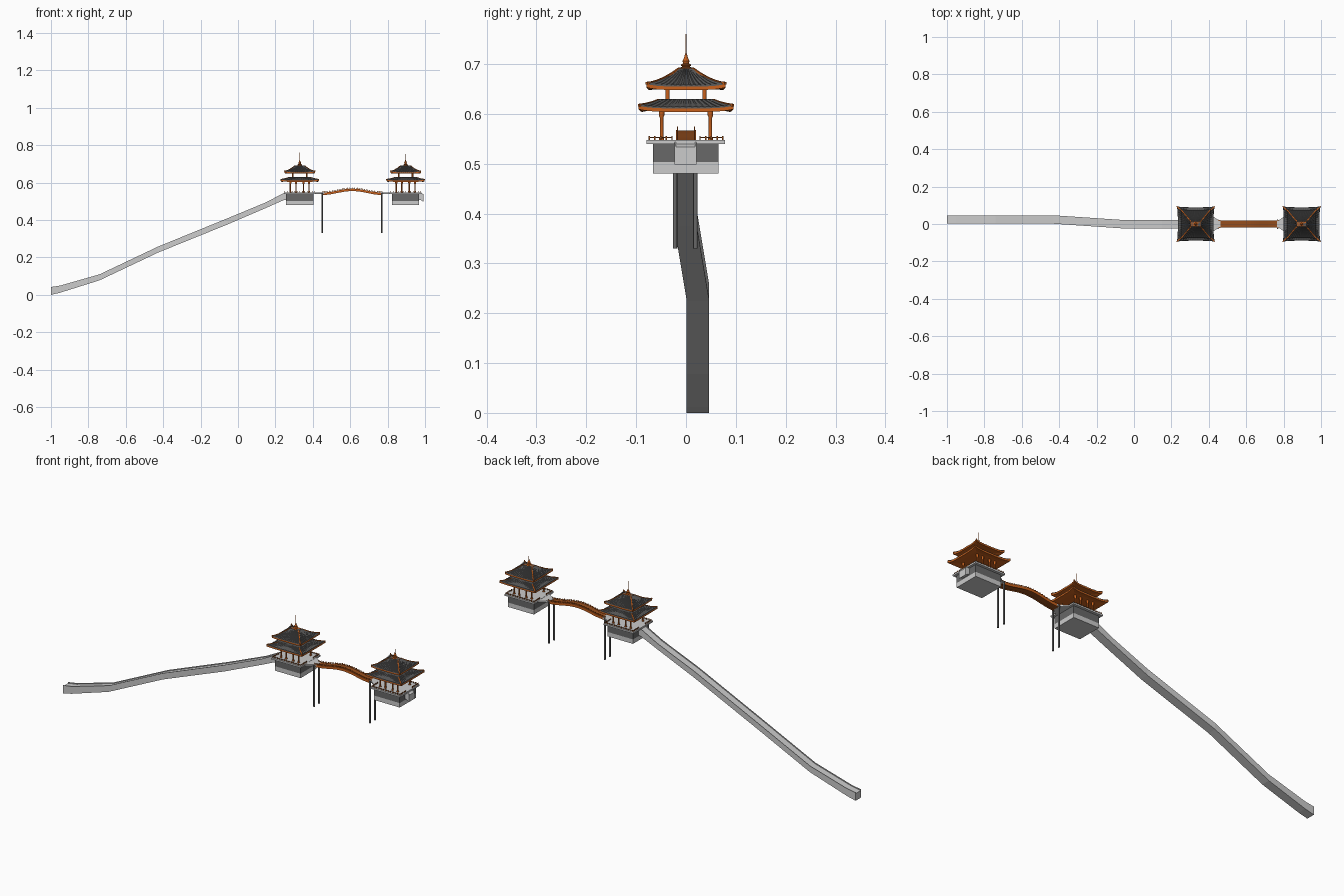
import bpy, bmesh, math
from mathutils import Matrix, Vector

if "Cube" in bpy.data.objects:
    bpy.data.objects.remove(bpy.data.objects["Cube"])


def material(name, color):
    m = bpy.data.materials.new(name)
    m.diffuse_color = (*color, 1)
    m.use_nodes = True
    m.node_tree.nodes["Principled BSDF"].inputs["Base Color"].default_value = m.diffuse_color
    return m


ORANGE = material("orange_wood", (0.58, 0.12, 0.012))
BROWN = material("brown_wood", (0.3, 0.075, 0.012))
TILE = material("dark_tile", (0.09, 0.09, 0.09))
DARK = material("dark_stone", (0.14, 0.14, 0.14))


class Part:
    """Collects simple shapes into one named mesh object."""

    def __init__(self, name, *mats):
        self.name, self.mats, self.bm = name, mats, bmesh.new()

    def box(self, x0, x1, y0, y1, z0, z1):
        c = Vector(((x0 + x1) / 2, (y0 + y1) / 2, (z0 + z1) / 2))
        m = Matrix.Translation(c) @ Matrix.Diagonal((x1 - x0, y1 - y0, z1 - z0, 1))
        bmesh.ops.create_cube(self.bm, size=1, matrix=m)

    def loft(self, rings, mat=lambda i: 0):
        vs = [[self.bm.verts.new(p) for p in r] for r in rings]
        n = len(vs[0])
        for i in range(len(vs) - 1):
            for j in range(n):
                k = (j + 1) % n
                f = self.bm.faces.new((vs[i][j], vs[i][k], vs[i + 1][k], vs[i + 1][j]))
                f.material_index = mat(i)
        self.bm.faces.new(vs[0][::-1]).material_index = mat(0)
        self.bm.faces.new(vs[-1]).material_index = mat(len(vs) - 2)

    def lathe(self, x, y, profile, n=10):
        a = [2 * math.pi * i / n for i in range(n)]
        self.loft([[(x + r * math.cos(t), y + r * math.sin(t), z) for t in a] for r, z in profile])

    def finish(self, smooth=False):
        bmesh.ops.recalc_face_normals(self.bm, faces=self.bm.faces)
        me = bpy.data.meshes.new(self.name)
        self.bm.to_mesh(me)
        self.bm.free()
        for m in self.mats:
            me.materials.append(m)
        ob = bpy.data.objects.new(self.name, me)
        bpy.context.collection.objects.link(ob)
        if smooth:
            bpy.context.view_layer.objects.active = ob
            ob.select_set(True)
            bpy.ops.object.shade_smooth_by_angle(angle=math.radians(40))
            ob.select_set(False)


def walkway(name, path, w=0.0225, t=0.003, f=0.005):
    # stone walkway with low kerbs; path holds x, y, top z, bottom z
    p = Part(name)
    p.loft([[(x, y + a, z) for a, z in ((-w, b), (w, b), (w, h), (w - t, h), (w - t, h - f),
             (t - w, h - f), (t - w, h), (-w, h))] for x, y, h, b in path])
    p.finish()


def roof(name, cx, eave, top, z0, z1, power, lift, steps=5, n=28):
    # curved hipped roof with ribbed tiles, lifted corners and an orange eave
    def ring(v, drop=0, rib=0.0):
        hx, hy = (e + (t - e) * v for e, t in zip(eave, top))
        pts = []
        for s in range(4):
            for i in range(n):
                u = -1 + 2 * i / n
                c = abs(u) ** 5 * (1 - v) ** 2
                k = 1 + 0.06 * c
                a, b = ((u, -1), (1, u), (-u, 1), (-1, -u))[s]
                z = z0 + (z1 - z0) * v ** power + lift * c - drop + (rib if i % 2 else 0)
                pts.append((cx + a * hx * k, b * hy * k, z))
        return pts

    under = [(x, y, z0 - 0.003) for x, y, z in ring(0.7)]
    rings = [under, ring(0.08, 0.008), ring(0, 0.007), ring(0)]
    rings += [ring(0.03 + 0.97 * i / steps, -0.002, 0.0018) for i in range(steps + 1)]
    p = Part(name, ORANGE, TILE)
    p.loft(rings, lambda i: 0 if i < 3 else 1)
    p.finish()

    # hip ridges running down the four corners
    p = Part(name + "_hips", ORANGE)
    for sx in (-1, 1):
        for sy in (-1, 1):
            sec = []
            for i in range(steps + 2):
                v = i / (steps + 1)
                k = 1 + 0.06 * (1 - v) ** 2
                x = cx + sx * k * (eave[0] + (top[0] - eave[0]) * v)
                y = sy * k * (eave[1] + (top[1] - eave[1]) * v)
                z = z0 + (z1 - z0) * v ** power + lift * (1 - v) ** 2
                d = 0.0018
                sec.append([(x - d * sx, y + d * sy, z - 0.001), (x + d * sx, y - d * sy, z - 0.001),
                            (x + d * sx, y - d * sy, z + 0.004), (x - d * sx, y + d * sy, z + 0.004)])
            p.loft(sec)
    p.finish()


def pavilion(label, cx, side):
    # side is the direction of the bridge
    p = Part(label + "_upper_base", DARK)
    p.box(cx - 0.073, cx + 0.073, -0.066, 0.065, 0.503, 0.541)
    p.finish()
    p = Part(label + "_lower_base")
    p.box(cx - 0.073, cx + 0.073, -0.066, 0.065, 0.48, 0.503)
    p.finish()

    # floor slab with a funnel landing towards the bridge
    p = Part(label + "_floor")
    p.box(cx - 0.085, cx + 0.085, -0.079, 0.078, 0.54, 0.548)
    out = [(0.08, -0.05), (0.105, -0.032), (0.12, -0.021), (0.132, -0.021)]
    out += [(x, -y) for x, y in out[::-1]]
    p.loft([[(cx + side * x, y, z) for x, y in out] for z in (0.539, 0.547)])
    p.finish()

    # low railing with posts, open at both walkway ends
    p = Part(label + "_railing", BROWN)
    for s in (-1, 1):
        y = s * 0.074
        p.box(cx - 0.08, cx + 0.08, y - 0.001, y + 0.001, 0.552, 0.554)
        for i in range(13):
            x = cx - 0.08 + i * 0.16 / 12
            p.box(x - 0.0014, x + 0.0014, y - 0.0014, y + 0.0014, 0.547, 0.556)
        x = cx + s * 0.08
        for t in (-1, 1):
            ya, yb = sorted((t * 0.028, t * 0.074))
            p.box(x - 0.001, x + 0.001, ya, yb, 0.552, 0.554)
            for i in range(4):
                yy = ya + i * (yb - ya) / 4 + (0.0115 if t < 0 else 0)
                p.box(x - 0.0014, x + 0.0014, yy - 0.0014, yy + 0.0014, 0.547, 0.556)
    p.finish()

    # lower and upper columns
    p = Part(label + "_columns", ORANGE)
    for sy in (-1, 1):
        for x in (-0.05, -0.02, 0.02, 0.05):
            p.lathe(cx + x, sy * 0.049, [(0.0055, 0.547), (0.0055, 0.551), (0.0036, 0.553),
                                         (0.0036, 0.592), (0.0058, 0.597), (0.0058, 0.607)])
        for sx in (-1, 1):
            p.lathe(cx + sx * 0.037, sy * 0.037, [(0.0042, 0.62), (0.0042, 0.655)])
    p.finish(True)

    roof(label + "_lower_roof", cx, (0.096, 0.0895), (0.058, 0.055), 0.611, 0.626, 1.0, 0.005)
    roof(label + "_upper_roof", cx, (0.077, 0.075), (0.026, 0.014), 0.655, 0.689, 1.35, 0.005)

    # roof crown and finial
    p = Part(label + "_roof_crown", ORANGE)
    p.box(cx - 0.027, cx + 0.027, -0.014, 0.014, 0.687, 0.692)
    p.finish()
    p = Part(label + "_finial", ORANGE)
    p.lathe(cx, 0, [(0.012, 0.69), (0.012, 0.693), (0.008, 0.695), (0.011, 0.697), (0.011, 0.699),
                    (0.006, 0.701), (0.0075, 0.706), (0.0045, 0.712), (0.0012, 0.722), (0.0008, 0.76)])
    p.finish(True)


# long climbing walkway and the short stub at the far end
walkway("long_walkway", [(-1, .024, .042, 0), (-.95, .024, .05, .012), (-.74, .024, .11, .078),
        (-.43, .024, .257, .225), (-.06, -.001, .408, .375), (.15, -.001, .495, .465),
        (.245, -.001, .545, .507), (.265, -.001, .546, .508)])
walkway("end_walkway", [(.96, -.001, .546, .508), (.975, -.001, .546, .508), (.992, -.001, .538, .498)])

pavilion("first_pavilion", 0.33, 1)
pavilion("second_pavilion", 0.896, -1)

# arched bridge: deck, side beams, rails and posts
X0, X1, N = 0.45, 0.772, 24


def arch(t):
    return X0 + (X1 - X0) * t, 0.546 + 0.021 * (1 - math.cos(2 * math.pi * t)) / 2


def arch_bar(part, y0, y1, z0, z1):
    part.loft([[(x, y0, z + z0), (x, y1, z + z0), (x, y1, z + z1), (x, y0, z + z1)]
               for x, z in (arch(i / N) for i in range(N + 1))])


deck = Part("bridge_deck", BROWN)
arch_bar(deck, -0.018, 0.018, -0.009, 0)
deck.finish()
beams = Part("bridge_beams", ORANGE)
rails = Part("bridge_rails", ORANGE)
for s in (-1, 1):
    ya, yb = sorted((s * 0.016, s * 0.02))
    arch_bar(beams, ya, yb, -0.012, 0.001)
    arch_bar(rails, s * 0.017 - 0.0008, s * 0.017 + 0.0008, 0.004, 0.0055)
    for i in range(N + 1):
        x, z = arch(i / N)
        rails.box(x - 0.0014, x + 0.0014, s * 0.017 - 0.0014, s * 0.017 + 0.0014, z - 0.002, z + 0.008)
beams.finish()
rails.finish()

# tall bridge legs
legs = Part("bridge_legs", DARK)
for x in (0.45, 0.768):
    for y in (-0.022, 0.019):
        legs.lathe(x, y, [(0.0045, 0.33), (0.0045, 0.546)], 12)
legs.finish(True)
